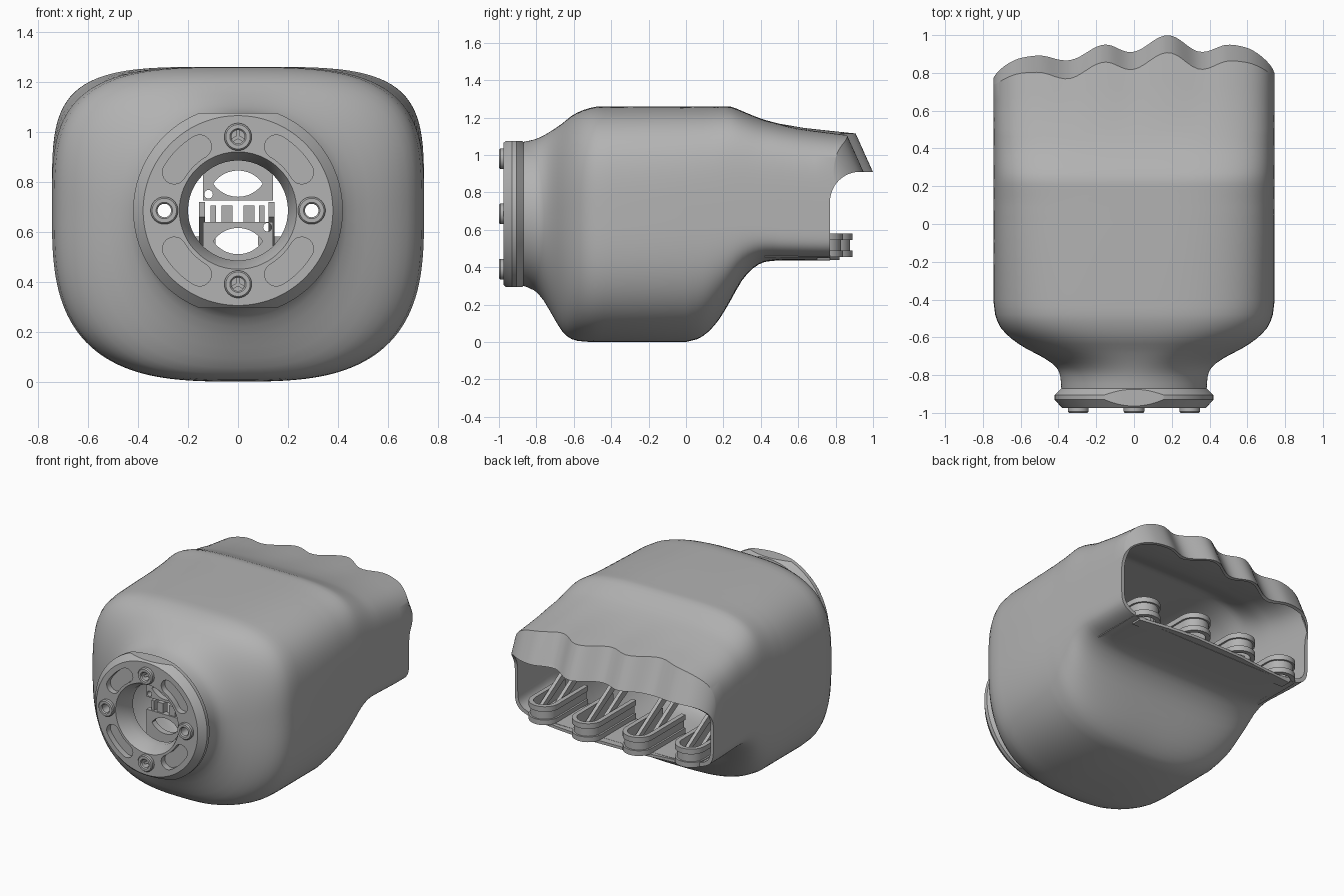
import bpy, bmesh, math
from math import sin, cos, pi, radians

old = bpy.data.objects.get("Cube")
if old:
    bpy.data.objects.remove(old, do_unlink=True)

grey = bpy.data.materials.new("neutral grey")
grey.use_nodes = True
grey.diffuse_color = (0.45, 0.45, 0.45, 1)
grey.node_tree.nodes["Principled BSDF"].inputs["Base Color"].default_value = (0.45, 0.45, 0.45, 1)
MID = 0.685          # height of the wrist axis
parts = []


def finish(name, bm):
    bmesh.ops.recalc_face_normals(bm, faces=bm.faces)
    me = bpy.data.meshes.new(name)
    bm.to_mesh(me)
    bm.free()
    me.materials.append(grey)
    ob = bpy.data.objects.new(name, me)
    bpy.context.scene.collection.objects.link(ob)
    parts.append(ob)
    return ob


def prism(name, pts, axis, lo, hi):
    """Extrude a 2D outline along x, y or z."""
    place = {"x": lambda a, b, h: (h, a, b),
             "y": lambda a, b, h: (a, h, b),
             "z": lambda a, b, h: (a, b, h)}[axis]
    bm = bmesh.new()
    ends = [[bm.verts.new(place(a, b, h)) for a, b in pts] for h in (lo, hi)]
    for ring in ends:
        bm.faces.new(ring)
    for i in range(len(pts)):
        j = (i + 1) % len(pts)
        bm.faces.new((ends[0][i], ends[0][j], ends[1][j], ends[1][i]))
    return finish(name, bm)


def rect(a0, b0, a1, b1):
    return [(a0, b0), (a1, b0), (a1, b1), (a0, b1)]


def arc(cx, cy, r, start, end, n=16):
    return [(cx + r * cos(radians(start + (end - start) * i / n)),
             cy + r * sin(radians(start + (end - start) * i / n))) for i in range(n + 1)]


def disc(name, x, z, r, lo, hi):
    return prism(name, arc(x, z, r, 0, 360, 48)[:-1], "y", lo, hi)


def lathe(name, profile, x=0, z=MID, n=96):
    """Revolve a closed (radius, y) profile about an axis along y."""
    bm = bmesh.new()
    rings = [[bm.verts.new((x + r * cos(2 * pi * i / n), y, z + r * sin(2 * pi * i / n)))
              for r, y in profile] for i in range(n)]
    m = len(profile)
    for i in range(n):
        a, b = rings[i], rings[(i + 1) % n]
        for k in range(m):
            bm.faces.new((a[k], a[(k + 1) % m], b[(k + 1) % m], b[k]))
    return finish(name, bm)


def boolean(ob, cutters, operation="DIFFERENCE"):
    for c in cutters:
        mod = ob.modifiers.new("cut", "BOOLEAN")
        mod.operation, mod.object, mod.solver = operation, c, "EXACT"
        bpy.context.view_layer.objects.active = ob
        bpy.ops.object.modifier_apply(modifier=mod.name)
        parts.remove(c)
        bpy.data.objects.remove(c, do_unlink=True)


# Scalloped rear edge: (x, y) of the knuckle crests and dips
EDGE = [(-0.76, 0.75), (-0.5, 0.795), (-0.36, 0.765), (-0.15, 0.855), (-0.02, 0.815),
        (0.18, 0.905), (0.36, 0.815), (0.5, 0.855), (0.76, 0.80)]
CORNER = 0.15


def rear_y(x, z):
    x = max(-0.745, min(0.745, x))
    for (x0, y0), (x1, y1) in zip(EDGE, EDGE[1:]):
        if x0 <= x <= x1:
            y = y0 + (y1 - y0) * (1 - cos(pi * (x - x0) / (x1 - x0))) / 2
            break
    d = max(0, abs(x) - 0.745 + CORNER)
    return y - CORNER + math.sqrt(max(0, CORNER ** 2 - d * d)) + 0.45 * (1.12 - z)


# Body stations: y, half width, top, bottom, upper and lower squareness
STATIONS = [
    (-0.87, 0.385, 1.07, 0.30, 2, 2), (-0.81, 0.39, 1.083, 0.275, 2, 2),
    (-0.76, 0.41, 1.105, 0.22, 2.1, 2.1), (-0.71, 0.475, 1.135, 0.135, 2.3, 2.3),
    (-0.66, 0.57, 1.17, 0.055, 2.6, 2.6), (-0.61, 0.645, 1.21, 0.015, 2.9, 2.8),
    (-0.55, 0.705, 1.24, 0.003, 3.2, 2.9), (-0.48, 0.735, 1.258, 0, 3.4, 3),
    (-0.4, 0.745, 1.26, 0, 3.5, 3), (0.0, 0.745, 1.26, 0, 3.8, 3),
    (0.06, 0.745, 1.26, 0.015, 3.9, 3), (0.12, 0.745, 1.26, 0.055, 4, 3.1),
    (0.18, 0.745, 1.26, 0.125, 4.2, 3.2), (0.24, 0.745, 1.258, 0.225, 4.4, 3.5),
    (0.3, 0.745, 1.235, 0.33, 4.6, 3.9), (0.36, 0.745, 1.21, 0.395, 4.7, 4.4),
    (0.42, 0.745, 1.188, 0.428, 4.8, 5), (0.5, 0.745, 1.167, 0.436, 5, 5.5)]
REAR = [(0.33, 1.145), (0.66, 1.13), (1, 1.115)]


def smooth_stations():
    """Insert a cubic midpoint between neighbouring stations."""
    out = [STATIONS[0]]
    for i in range(1, len(STATIONS)):
        p = [STATIONS[max(0, min(len(STATIONS) - 1, i + k))] for k in (-2, -1, 0, 1)]
        if p[2][0] - p[1][0] < 0.1:
            out.append([(9 * (b + c) - a - d) / 16 for a, b, c, d in zip(*p)]
                       if p[3][0] - p[0][0] < 0.25 else [(b + c) / 2 for b, c in zip(p[1], p[2])])
        out.append(p[2])
    return out


def section(hw, top, bottom, n_up, n_low, count=192):
    out = []
    for i in range(count):
        c, s = cos(2 * pi * i / count), sin(2 * pi * i / count)
        n, h = (n_up, top - MID) if s >= 0 else (n_low, MID - bottom)
        r = (abs(c) ** n + abs(s) ** n) ** (-1 / n)
        out.append((hw * r * c, MID + h * r * s))
    return out


def body_solid(name, t):
    """Loft the body inset by t, with a sloping scalloped rear wall."""
    rings = []
    for y, hw, top, bot, nu, nl in smooth_stations():
        y = y + t * 1.2 if y < -0.865 else y
        rings.append([(x, y, z) for x, z in section(hw - t, top - t, bot + t, nu, nl)])
    rings.sort(key=lambda ring: ring[0][1])
    for f, top in REAR:
        pts = section(0.745 - t, top - t, 0.436 + t, 5, 6)
        rings.append([(x, 0.5 + (rear_y(x, z) - t - 0.5) * f, z) for x, z in pts])
    steps = 30
    for k in range(1, steps):
        s = 1 - (k / steps) ** 1.8
        ring = [(x * s, MID + (z - MID) * s) for x, z in pts]
        rings.append([(x, rear_y(x, z) - t, z) for x, z in ring])
    bm = bmesh.new()
    vs = [[bm.verts.new(p) for p in ring] for ring in rings]
    for a, b in zip(vs, vs[1:]):
        for i in range(len(a)):
            j = (i + 1) % len(a)
            bm.faces.new((a[i], a[j], b[j], b[i]))
    bm.faces.new(vs[0])
    tip = bm.verts.new((0, rear_y(0, MID) - t, MID))
    for i in range(len(vs[-1])):
        bm.faces.new((vs[-1][i], vs[-1][(i + 1) % len(vs[-1])], tip))
    return finish(name, bm)


BOLTS = [(0.295 * cos(a * pi / 2), MID + 0.295 * sin(a * pi / 2)) for a in range(4)]


def bolt_holes():
    return [disc("hole_cutter", x, z, 0.027, -1.1, -0.7) for x, z in BOLTS]


# Hollow palm shell, open at the rear underneath the knuckle visor
shell = body_solid("palm_shell", 0)
opening = ([(0.77, 0.2), (0.77, 0.70)] + arc(0.93, 0.75, 0.16, 180, 90, 12)
           + [(1.6, 0.91), (1.6, 0.2)])
boolean(shell, [body_solid("cavity", 0.022), prism("opening", opening, "x", -1, 1),
                disc("wrist_hole", 0, MID, 0.21, -1.1, -0.7)] + bolt_holes())

# Wrist flange with flats, curved pockets and bolt holes
flange = lathe("wrist_flange", [(0.2, -0.84), (0.375, -0.86), (0.39, -0.875), (0.42, -0.905),
                                (0.42, -0.93), (0.38, -0.975), (0.235, -0.975), (0.2, -0.9)])
boolean(flange, [prism("flats", rect(-1, MID - 0.39, 1, MID + 0.39), "y", -1.2, -0.5)], "INTERSECT")
pockets = []
for q in range(4):
    a0, a1 = 90 * q + 31, 90 * q + 59
    ends = [(0.298 * cos(radians(a)), MID + 0.298 * sin(radians(a))) for a in (a0, a1)]
    outline = (arc(0, MID, 0.345, a0, a1)[:-1] + arc(*ends[1], 0.047, a1, a1 + 180)
               + arc(0, MID, 0.251, a1, a0)[1:-1] + arc(*ends[0], 0.047, a0 + 180, a0 + 360)[:-1])
    pockets.append(prism("pocket", outline, "y", -1.1, -0.935))
boolean(flange, pockets + bolt_holes())

# Raised bolt collars, with three-armed keys in the upper and lower ones
for k, (x, z) in enumerate(BOLTS):
    lathe("bolt_collar", [(0.027, -0.96), (0.055, -0.96), (0.055, -0.993),
                          (0.049, -1.0), (0.033, -1.0), (0.027, -0.993)], x, z, 40)
    if k % 2:
        for a in (90, 210, 330):
            c, s = cos(radians(a)), sin(radians(a))
            w = 0.007
            prism("collar_key", [(x - s * w, z + c * w), (x + s * w, z - c * w),
                                 (x + s * w + c * 0.03, z - c * w + s * 0.03),
                                 (x - s * w + c * 0.03, z + c * w + s * 0.03)], "y", -0.97, -0.94)

# Mounting plates just inside the wrist
lens = arc(0, 0.86, 0.12, 215, 325) + arc(0, 0.725, 0.12, 35, 145)
upper = prism("upper_mount", rect(-0.14, 0.725, 0.14, 1.03), "y", -0.78, -0.74)
boolean(upper, [prism("lens_cutter", lens, "y", -1, -0.5), disc("eye", -0.118, 0.75, 0.017, -1, -0.5)])
lower = prism("lower_mount", rect(-0.14, 0.34, 0.14, 0.64), "y", -0.78, -0.74)
boolean(lower, [prism("lens_cutter", [(a, b - 0.23) for a, b in lens], "y", -1, -0.5),
                disc("eye", 0.118, 0.618, 0.017, -1, -0.5)])
for x, w in ((-0.1, 0.011), (-0.045, 0.022), (0.045, 0.022), (0.095, 0.011)):
    prism("mount_post", rect(x - w, 0.63, x + w, 0.705), "y", -0.77, -0.72)

# Bowed floor lip and four finger brackets at the rear opening
prism("floor_lip", [(-0.6, 0.7), (0.6, 0.7), (0.6, 0.77), (0.4, 0.80), (0.18, 0.82),
                    (-0.18, 0.81), (-0.4, 0.785), (-0.6, 0.77)], "z", 0.438, 0.457)
for cx, end in ((-0.55, 0.83), (-0.19, 0.875), (0.18, 0.89), (0.54, 0.84)):
    def hoop(name, r, lo, hi):
        yc = end - 0.1
        prism(name, [(cx + r, 0.42)] + arc(cx, yc, r, 0, 180) + [(cx - r, 0.42), (cx - 0.07, 0.42)]
              + arc(cx, yc, 0.07, 180, 0) + [(cx + 0.07, 0.42)], "z", lo, hi)
    hoop("finger_bracket_lower", 0.1, 0.455, 0.49)
    hoop("finger_bracket_core", 0.088, 0.49, 0.545)
    hoop("finger_bracket_upper", 0.1, 0.545, 0.58)
    for side in (-1, 1):
        x = cx + side * 0.045
        prism("bracket_strut", [(0.76, 0.46), (0.76, 0.5), (0.4, 0.72), (0.4, 0.66)],
              "x", x - 0.012, x + 0.012)

# Smooth shading with crisp edges
bpy.ops.object.select_all(action="DESELECT")
for ob in parts:
    ob.select_set(True)
bpy.context.view_layer.objects.active = shell
bpy.ops.object.shade_smooth_by_angle(angle=radians(30))
